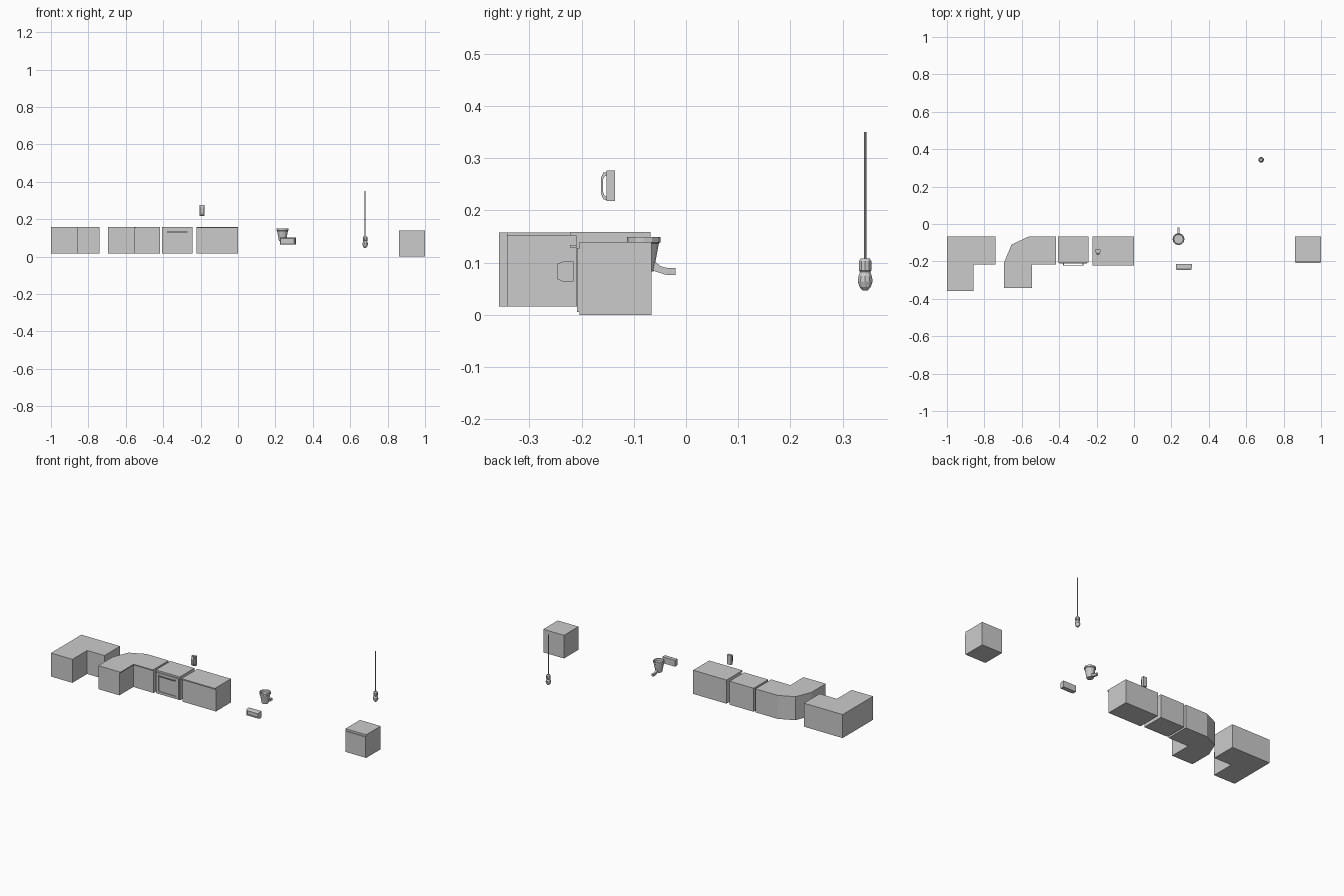
import bpy, bmesh, math
from mathutils import Vector

if "Cube" in bpy.data.objects:
    bpy.data.objects.remove(bpy.data.objects["Cube"])


def finish(name, bm):
    bmesh.ops.recalc_face_normals(bm, faces=bm.faces[:])
    me = bpy.data.meshes.new(name)
    bm.to_mesh(me)
    bm.free()
    ob = bpy.data.objects.new(name, me)
    bpy.context.collection.objects.link(ob)
    return ob


def prism(name, outline, z0, z1):
    bm = bmesh.new()
    face = bm.faces.new([bm.verts.new((x, y, z0)) for x, y in outline])
    new = bmesh.ops.extrude_face_region(bm, geom=[face])["geom"]
    for v in new:
        if isinstance(v, bmesh.types.BMVert):
            v.co.z = z1
    return finish(name, bm)


def box(name, x0, x1, y0, y1, z0, z1):
    return prism(name, [(x0, y0), (x1, y0), (x1, y1), (x0, y1)], z0, z1)


def front_panel(name, x0, x1, y0, y1, z0, z1, border, depth):
    """Box whose front face is inset and pushed by depth (positive = inward)."""
    ob = box(name, x0, x1, y0, y1, z0, z1)
    bm = bmesh.new()
    bm.from_mesh(ob.data)
    front = min(bm.faces, key=lambda f: f.calc_center_median().y)
    bmesh.ops.inset_region(bm, faces=[front], thickness=border)
    if depth:
        new = bmesh.ops.extrude_discrete_faces(bm, faces=[front])["faces"]
        bmesh.ops.translate(bm, verts=new[0].verts[:], vec=(0, depth, 0))
    bm.to_mesh(ob.data)
    bm.free()
    return ob


def lathe(name, x, y, profile, sides):
    bm = bmesh.new()
    rings = []
    for r, z in profile:
        rings.append([bm.verts.new((x + r * math.cos(2 * math.pi * i / sides),
                                    y + r * math.sin(2 * math.pi * i / sides), z))
                      for i in range(sides)])
    for a, b in zip(rings, rings[1:]):
        for i in range(sides):
            j = (i + 1) % sides
            bm.faces.new((a[i], a[j], b[j], b[i]))
    bm.faces.new(rings[0])
    bm.faces.new(rings[-1])
    return finish(name, bm)


def side_sweep(name, x, profile, half_width):
    """Extrude a y-z outline across x."""
    bm = bmesh.new()
    left = [bm.verts.new((x - half_width, y, z)) for y, z in profile]
    right = [bm.verts.new((x + half_width, y, z)) for y, z in profile]
    bm.faces.new(left)
    bm.faces.new(right)
    for i in range(len(profile)):
        j = (i + 1) % len(profile)
        bm.faces.new((left[i], left[j], right[j], right[i]))
    return finish(name, bm)


# Square corner counter
prism("corner_counter", [(-1, -0.358), (-0.857, -0.358), (-0.857, -0.217),
                         (-0.741, -0.217), (-0.741, -0.068), (-1, -0.068)], 0.016, 0.158)

# Rounded corner counter: body and overhanging worktop
back = [(-0.417, -0.068), (-0.565, -0.068), (-0.655, -0.11), (-0.694, -0.205), (-0.694, -0.343)]
prism("rounded_counter_body", back + [(-0.553, -0.343), (-0.553, -0.21), (-0.417, -0.21)],
      0.016, 0.152)
prism("rounded_counter_top", back + [(-0.546, -0.343), (-0.546, -0.217), (-0.417, -0.217)],
      0.152, 0.158)

# Oven: body, top plate, door with window, handle
box("oven_body", -0.405, -0.244, -0.204, -0.068, 0.016, 0.15)
box("oven_top", -0.405, -0.244, -0.207, -0.068, 0.15, 0.158)
front_panel("oven_door", -0.399, -0.25, -0.21, -0.204, 0.02, 0.146, 0.02, 0.004)
box("oven_handle", -0.38, -0.27, -0.222, -0.218, 0.129, 0.134)
for x in (-0.377, -0.273):
    box("oven_handle_post", x - 0.003, x + 0.003, -0.219, -0.209, 0.129, 0.134)

# Straight counter with worktop
box("straight_counter_body", -0.223, 0, -0.211, -0.068, 0.016, 0.152)
box("straight_counter_top", -0.223, 0, -0.221, -0.068, 0.152, 0.159)

# Square cabinet with door
box("cabinet_body", 0.862, 1.0, -0.204, -0.066, 0, 0.14)
box("cabinet_door", 0.864, 0.998, -0.209, -0.204, 0.006, 0.128)

# Small wall unit with arched grip
box("wall_unit_plate", -0.205, -0.18, -0.152, -0.136, 0.218, 0.276)
side_sweep("wall_unit_grip", -0.1925, [(-0.152, 0.22), (-0.158, 0.221), (-0.163, 0.232),
           (-0.163, 0.262), (-0.158, 0.273), (-0.152, 0.273), (-0.152, 0.267),
           (-0.157, 0.264), (-0.159, 0.258), (-0.159, 0.236), (-0.157, 0.23),
           (-0.152, 0.226)], 0.007)

# Chamfered box with recessed front
block = box("chamfer_box_back", 0.224, 0.309, -0.236, -0.215, 0.064, 0.102)
bm = bmesh.new()
bm.from_mesh(block.data)
front = min(bm.faces, key=lambda f: f.calc_center_median().y)
for border, depth in ((0.006, -0.01), (0.005, 0.0), (0.001, 0.006)):
    bmesh.ops.inset_region(bm, faces=[front], thickness=border)
    bmesh.ops.translate(bm, verts=front.verts[:], vec=(0, depth, 0))
bm.to_mesh(block.data)
bm.free()
block.name = "chamfer_box"

# Tapered pot with bent spout
lathe("pot", 0.238, -0.081, [(0.019, 0.083), (0.029, 0.137), (0.032, 0.139), (0.032, 0.149),
                             (0.027, 0.149), (0.025, 0.136)], 12)
side_sweep("pot_spout", 0.238, [(-0.07, 0.106), (-0.058, 0.101), (-0.048, 0.093),
           (-0.036, 0.09), (-0.02, 0.09), (-0.02, 0.076), (-0.04, 0.077),
           (-0.055, 0.082), (-0.07, 0.088)], 0.006)

# Hanging bulb: cord, socket, glass
lathe("lamp_cord", 0.68, 0.343, [(0.0025, 0.105), (0.0025, 0.35)], 8)
lathe("lamp_socket", 0.68, 0.343, [(0.010, 0.082), (0.0125, 0.085), (0.0125, 0.103),
                                   (0.009, 0.108)], 10)
lathe("lamp_bulb", 0.68, 0.343, [(0.005, 0.047), (0.011, 0.053), (0.015, 0.064),
                                 (0.0135, 0.074), (0.010, 0.084)], 10)
